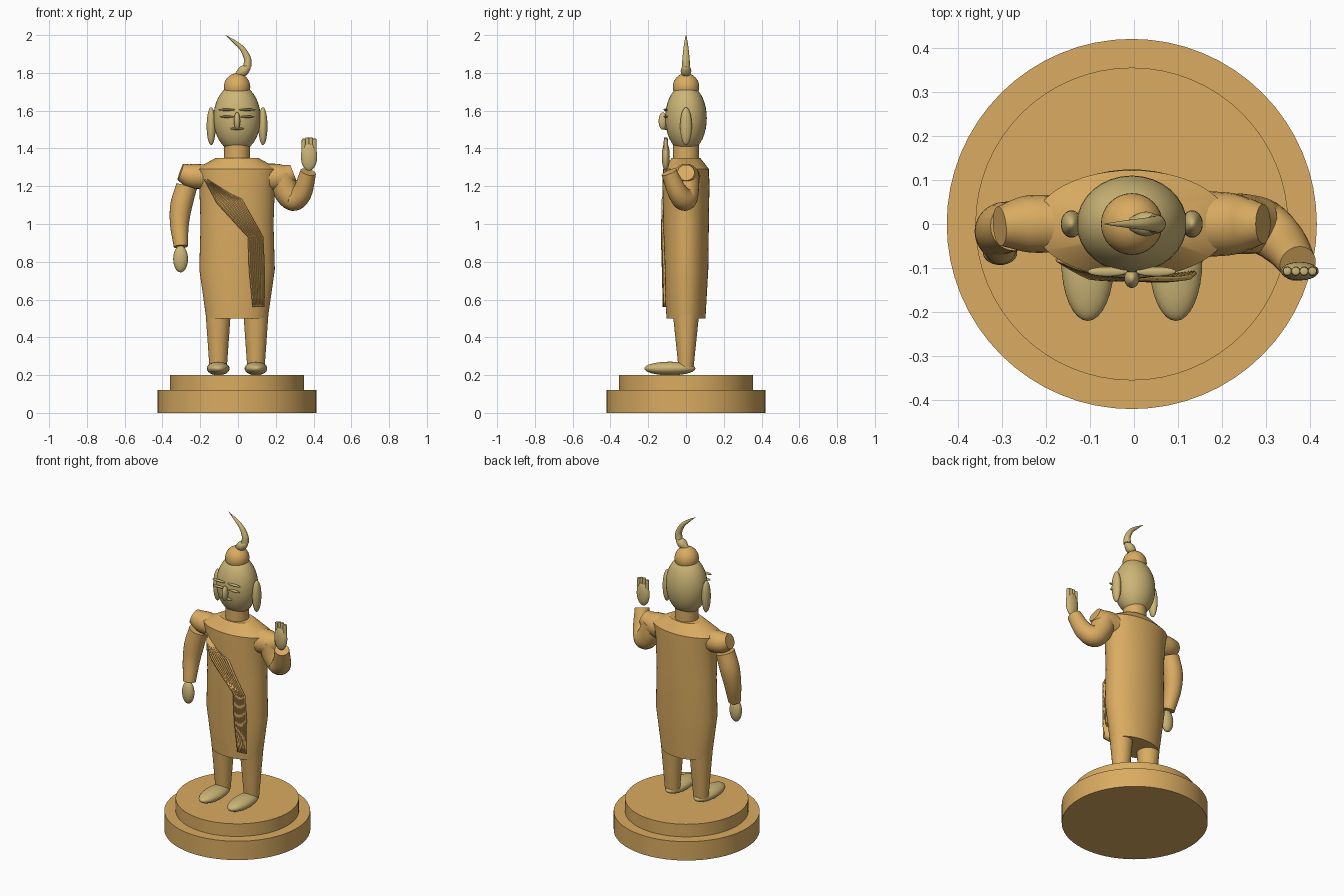
import bpy, bmesh, math
from mathutils import Vector

if "Cube" in bpy.data.objects:
    bpy.data.objects.remove(bpy.data.objects["Cube"])

X0 = -0.005  # centre line of the symmetric parts


def material(name, rgb):
    m = bpy.data.materials.new(name)
    m.diffuse_color = (*rgb, 1)
    m.use_nodes = True
    m.node_tree.nodes["Principled BSDF"].inputs["Base Color"].default_value = m.diffuse_color
    return m


GOLD = material("warm gold", (0.70, 0.41, 0.12))
PALE = material("pale gold", (0.60, 0.46, 0.18))


def finish(bm, name, mat):
    bmesh.ops.recalc_face_normals(bm, faces=bm.faces[:])
    me = bpy.data.meshes.new(name)
    bm.to_mesh(me)
    bm.free()
    me.materials.append(mat)
    ob = bpy.data.objects.new(name, me)
    bpy.context.collection.objects.link(ob)
    return ob


def loft(name, rings, mat):
    """Skin a list of closed point rings and cap both ends."""
    bm = bmesh.new()
    vs = [[bm.verts.new(p) for p in r] for r in rings]
    n = len(vs[0])
    for a, b in zip(vs, vs[1:]):
        for i in range(n):
            j = (i + 1) % n
            bm.faces.new((a[i], a[j], b[j], b[i]))
    bm.faces.new(vs[0])
    bm.faces.new(vs[-1])
    return finish(bm, name, mat)


def stack(name, x, y, rows, mat, n=48):
    """Upright body from (z, x radius, y radius) rows."""
    ang = [2 * math.pi * i / n for i in range(n)]
    return loft(name, [[(x + rx * math.cos(a), y + ry * math.sin(a), z) for a in ang]
                       for z, rx, ry in rows], mat)


def ball(name, c, r, mat):
    bm = bmesh.new()
    bmesh.ops.create_uvsphere(bm, u_segments=32, v_segments=20, radius=1)
    for v in bm.verts:
        v.co = Vector(c) + Vector([v.co[k] * r[k] for k in range(3)])
    return finish(bm, name, mat)


def tube(name, pts, mat, steps=6, n=24):
    """Tapered tube along a smooth path of (x, y, z, radius) points."""
    p = [Vector(q) for q in pts]
    p = [2 * p[0] - p[1]] + p + [2 * p[-1] - p[-2]]
    path = []
    for i in range(1, len(p) - 2):
        a, b, c, d = p[i - 1:i + 3]
        for s in range(steps):
            t = s / steps
            path.append(0.5 * (2 * b + (c - a) * t + (2 * a - 5 * b + 4 * c - d) * t * t
                               + (3 * b - a - 3 * c + d) * t ** 3))
    path.append(p[-2])
    rings = []
    for i, q in enumerate(path):
        t = (path[min(i + 1, len(path) - 1)] - path[max(i - 1, 0)]).to_3d().normalized()
        u = t.cross(Vector((0, 1, 0))).normalized()
        w = t.cross(u)
        rings.append([q.to_3d() + max(q.w, 0.001) * (u * math.cos(2 * math.pi * k / n)
                      + w * math.sin(2 * math.pi * k / n)) for k in range(n)])
    return loft(name, rings, mat)


# two-step round base
stack("base_lower", X0, 0, [(0, .42, .42), (.12, .42, .42)], GOLD, 64)
stack("base_upper", X0, 0, [(.12, .355, .355), (.2, .355, .355)], GOLD, 64)

# robe and neck
stack("robe", X0, 0, [(.5, .163, .103), (.76, .2, .118), (1.0, .193, .121),
                      (1.2, .2, .124), (1.29, .222, .122), (1.35, .112, .075)], GOLD)
stack("neck", X0, 0, [(1.33, .068, .068), (1.42, .068, .068)], GOLD, 32)

# paired legs, feet, ears, brows and eyes
for side, s in (("right", -1), ("left", 1)):
    stack("leg_" + side, X0 + s * .1, 0, [(.24, .046, .04), (.55, .068, .072)], GOLD, 32)
    ball("foot_" + side, (X0 + s * .1, -.085, .235), (.06, .135, .036), PALE)
    ball("ear_" + side, (X0 + s * .137, 0, 1.518), (.024, .031, .1), PALE)
    ball("brow_" + side, (X0 + s * .055, -.108, 1.605), (.045, .011, .006), PALE)
    ball("eye_" + side, (X0 + s * .055, -.108, 1.568), (.038, .011, .006), PALE)
    # shoulder cap: short tapered stub sloping down and outwards
    tube("shoulder_" + side, [(X0 + s * .17, 0, 1.245, .075), (X0 + s * .24, 0, 1.25, .068),
                              (X0 + s * .298, 0, 1.272, .045)] if s > 0 else
         [(X0 - .17, 0, 1.25, .065), (X0 - .24, 0, 1.255, .064),
          (X0 - .3, -.005, 1.275, .045)], GOLD)

# head, face and hair knot
ball("head", (X0, 0, 1.56), (.125, .11, .18), PALE)
ball("nose", (X0, -.123, 1.545), (.017, .022, .046), PALE)
ball("mouth", (X0, -.105, 1.505), (.036, .012, .007), PALE)
ball("hair_knot", (X0, 0, 1.725), (.07, .07, .073), GOLD)

# flame: a leaning bud with a curved spike above it
tube("flame_bud", [(-.005, 0, 1.785, .016), (.025, 0, 1.808, .028),
                   (.05, 0, 1.828, .02), (.062, 0, 1.838, .008)], PALE)
tube("flame_spike", [(.05, 0, 1.835, .022), (.05, 0, 1.875, .019), (.025, 0, 1.925, .014),
                     (-.015, 0, 1.962, .009), (-.066, 0, 2.0, .001)], PALE)

# lowered arm and hand
tube("lowered_arm", [(-.272, -.005, 1.2, .056), (-.3, -.01, 1.1, .058),
                     (-.31, -.025, 1.0, .05), (-.303, -.055, .88, .037)], GOLD)
ball("lowered_hand", (-.304, -.065, .815), (.039, .028, .071), PALE)

# raised arm bent at the elbow
tube("raised_arm", [(.225, 0, 1.26, .068), (.252, 0, 1.18, .068), (.295, -.008, 1.132, .063),
                    (.34, -.045, 1.17, .053), (.372, -.09, 1.275, .042)], GOLD, 8)
ball("raised_palm", (.376, -.107, 1.357), (.043, .021, .075), PALE)
for i in range(4):
    x = .348 + .019 * i
    z = 1.458 - (.006 if i in (0, 3) else 0)
    tube("finger_%d" % (i + 1), [(x, -.107, 1.39, .011), (x, -.107, z - .008, .0105),
                                 (x, -.107, z, .006)], PALE, 3, 12)

# pleated sash: (z-ordered) left and right edges, with fine folds across its width
left = [(-.175, 1.235), (-.11, 1.11), (.055, .93), (.06, .76), (.08, .56)]
right = [(-.165, 1.235), (.02, 1.13), (.132, .93), (.14, .75), (.138, .56)]
depth = [-.098, -.121, -.125, -.12, -.116]
bm = bmesh.new()
cols, steps = 16, 5
rows = []
for i in range(4):
    for s in range(steps + (i == 3)):
        t = s / steps
        mix = lambda a: a[i] * (1 - t) + a[i + 1] * t
        lx, lz = (mix([q[k] for q in left]) for k in (0, 1))
        rx, rz = (mix([q[k] for q in right]) for k in (0, 1))
        row = []
        for c in range(cols + 1):
            u = c / cols
            x = lx + (rx - lx) * u
            y = mix(depth) + .25 * max(0, abs(x) - .06) ** 2 / .1 * .6 - .004 * (c % 2)
            row.append(bm.verts.new((x, y, lz + (rz - lz) * u)))
        rows.append(row)
for a, b in zip(rows, rows[1:]):
    for c in range(cols):
        bm.faces.new((a[c], a[c + 1], b[c + 1], b[c]))
sash = finish(bm, "sash", GOLD)
sol = sash.modifiers.new("thickness", "SOLIDIFY")
sol.thickness = .008
sol.offset = 0

# smooth rounded surfaces, keep hard rims
bpy.ops.object.select_all(action='SELECT')
bpy.context.view_layer.objects.active = sash
bpy.ops.object.shade_smooth_by_angle(angle=math.radians(35))
